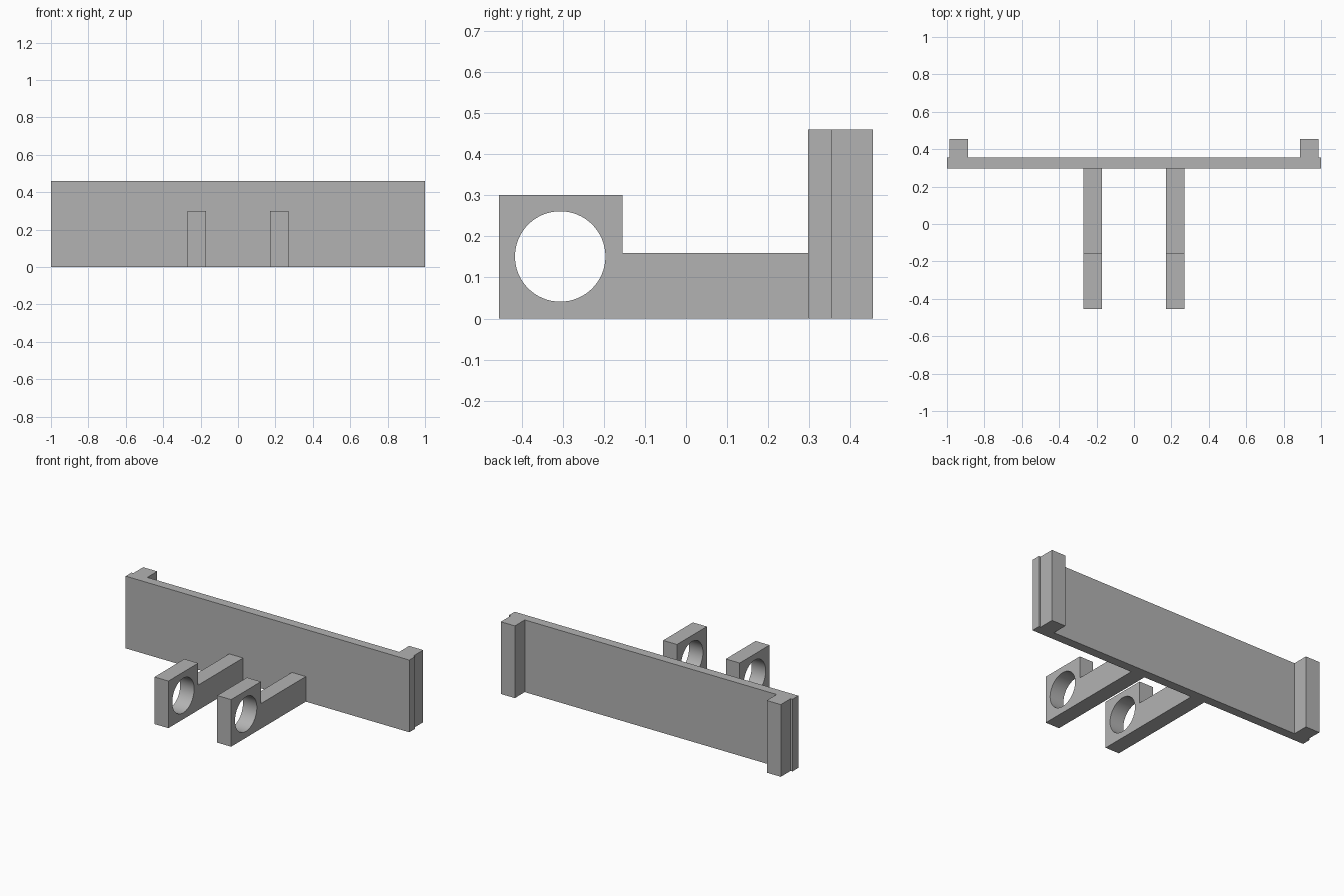
import bpy, bmesh, math
from mathutils import Vector

if "Cube" in bpy.data.objects:
    bpy.data.objects.remove(bpy.data.objects["Cube"])

grey = bpy.data.materials.new("plain grey")
grey.diffuse_color = (0.45, 0.45, 0.45, 1)
grey.use_nodes = True
grey.node_tree.nodes["Principled BSDF"].inputs["Base Color"].default_value = grey.diffuse_color


def extrude_loops(name, loops, vector):
    """Fill closed loops (inner loops become holes) and extrude them into a solid."""
    bm = bmesh.new()
    for loop in loops:
        verts = [bm.verts.new(p) for p in loop]
        for a, b in zip(verts, verts[1:] + verts[:1]):
            bm.edges.new((a, b))
    bmesh.ops.triangle_fill(bm, use_beauty=True, edges=bm.edges[:])
    ext = bmesh.ops.extrude_face_region(bm, geom=bm.faces[:], use_keep_orig=True)
    moved = [g for g in ext["geom"] if isinstance(g, bmesh.types.BMVert)]
    bmesh.ops.translate(bm, verts=moved, vec=Vector(vector))
    bmesh.ops.recalc_face_normals(bm, faces=bm.faces[:])
    mesh = bpy.data.meshes.new(name)
    bm.to_mesh(mesh)
    bm.free()
    mesh.materials.append(grey)
    obj = bpy.data.objects.new(name, mesh)
    bpy.context.collection.objects.link(obj)
    # Smooth the round bore, keep the corners sharp
    bpy.ops.object.select_all(action="DESELECT")
    obj.select_set(True)
    bpy.context.view_layer.objects.active = obj
    bpy.ops.object.shade_smooth_by_angle(angle=math.radians(30))
    return obj


# Upright plate with a rear flange near each end, as one plan outline
right_half = [(1, 0.297), (1, 0.355), (0.987, 0.355), (0.987, 0.455),
              (0.888, 0.455), (0.888, 0.355)]
left_half = [(-x, y) for x, y in reversed(right_half)]
plan = [(x, y, 0) for x, y in right_half + left_half]
extrude_loops("flanged_plate", [plan], (0, 0, 0.46))

# Two forward arms, each ending in a raised block with a round bore
side = [(-0.455, 0), (0.297, 0), (0.297, 0.16), (-0.155, 0.16),
        (-0.155, 0.3), (-0.455, 0.3)]
SEGMENTS = 64
bore = [(-0.306 + 0.11 * math.cos(t), 0.151 + 0.11 * math.sin(t))
        for t in (2 * math.pi * i / SEGMENTS for i in range(SEGMENTS))]
for name, x in (("left_arm", -0.27), ("right_arm", 0.172)):
    loops = [[(x, y, z) for y, z in loop] for loop in (side, bore)]
    extrude_loops(name, loops, (0.098, 0, 0))
